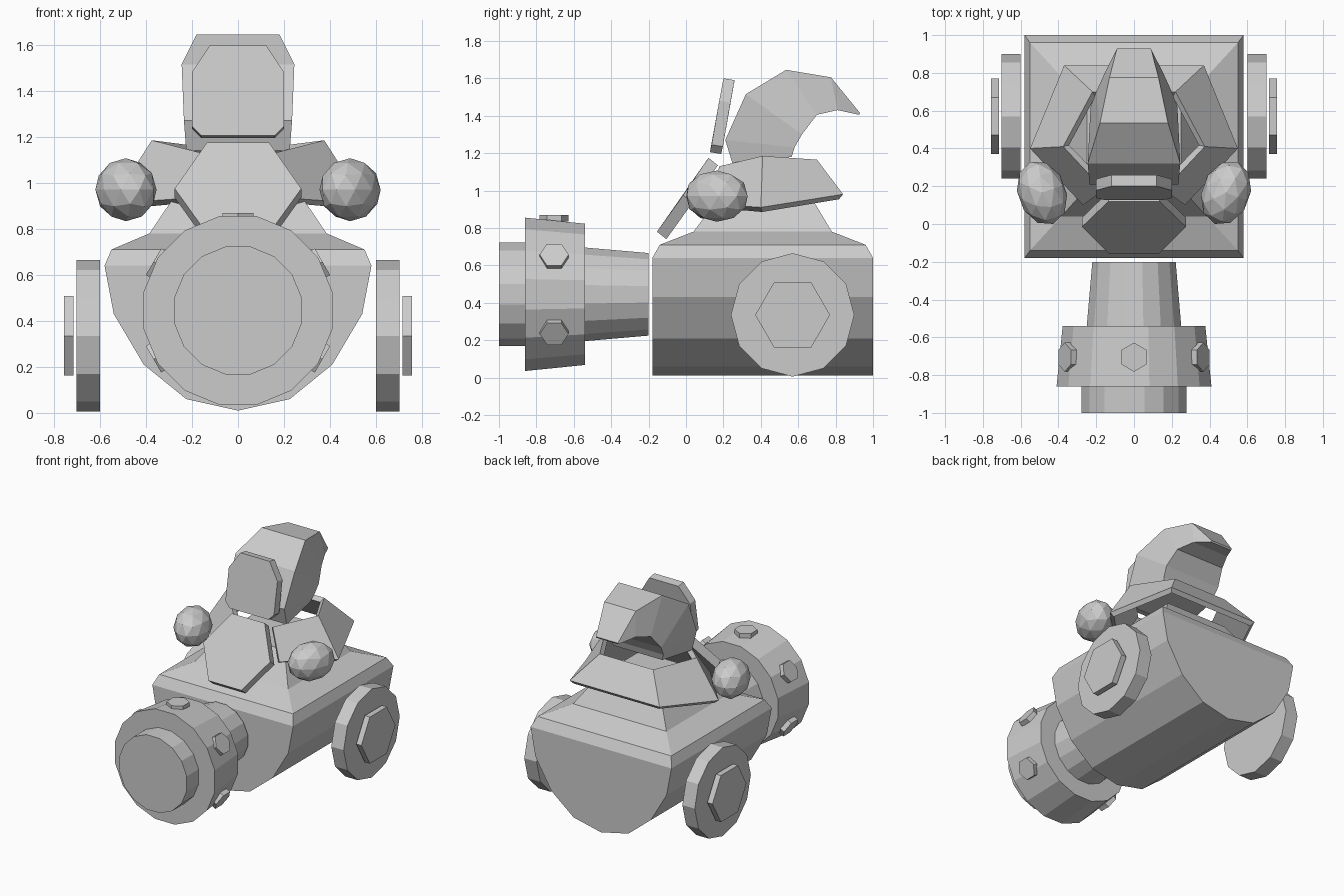
import bpy, bmesh, math
from mathutils import Vector, Matrix

if "Cube" in bpy.data.objects:
    bpy.data.objects.remove(bpy.data.objects["Cube"])

grey = bpy.data.materials.new("plain grey")
grey.diffuse_color = (0.6, 0.6, 0.6, 1)
grey.use_nodes = True
grey.node_tree.nodes["Principled BSDF"].inputs["Base Color"].default_value = grey.diffuse_color


def finish(name, bm):
    bmesh.ops.recalc_face_normals(bm, faces=bm.faces[:])
    me = bpy.data.meshes.new(name)
    bm.to_mesh(me)
    bm.free()
    me.materials.append(grey)
    ob = bpy.data.objects.new(name, me)
    bpy.context.collection.objects.link(ob)
    return ob


def loft(name, rings, caps=True):
    """Skin a list of equal-length closed rings."""
    bm = bmesh.new()
    vs = [[bm.verts.new(p) for p in r] for r in rings]
    n = len(vs[0])
    for a, b in zip(vs, vs[1:]):
        for i in range(n):
            j = (i + 1) % n
            bm.faces.new((a[i], a[j], b[j], b[i]))
    if caps:
        bm.faces.new(vs[0])
        bm.faces.new(vs[-1])
    return finish(name, bm)


def disc(centre, axis, r, n, turn=0.0):
    """Regular n-gon around an axis; angle 0 lies along y (or x for a y axis)."""
    a = Vector(axis).normalized()
    u = Vector((1, 0, 0)) if abs(a.y) > 0.9 else Vector((0, 1, 0))
    v = a.cross(u)
    c = Vector(centre)
    return [c + r * (math.cos(t) * u + math.sin(t) * v)
            for t in (2 * math.pi * i / n + turn for i in range(n))]


def rect(x, y0, y1, z):
    return [(-x, y0, z), (x, y0, z), (x, y1, z), (-x, y1, z)]


def mirrored(half):
    """Close a right-half outline onto the left side."""
    return half + [(-x, y, z) for x, y, z in reversed(half)]


# Hull: rounded keel extruded along y
half = [(0.58, 0.64), (0.54, 0.43), (0.41, 0.21), (0.225, 0.06)]
keel = half + [(0, 0.01)] + [(-x, z) for x, z in reversed(half)]
loft("hull", [[(x, y, z) for x, z in keel] for y in (-0.18, 1.0)])

# Stepped deck rising to the neck
loft("deck", [rect(0.58, -0.18, 1.0, 0.64), rect(0.55, -0.14, 0.96, 0.71),
              rect(0.385, 0.04, 0.78, 0.78), rect(0.25, 0.19, 0.66, 0.98)])

# Cannon in front of the hull
AXIS_Z = 0.445


def barrel(name, y0, r0, y1, r1):
    loft(name, [disc((0, y, AXIS_Z), (0, 1, 0), r, 16, math.pi / 16)
                for y, r in ((y0, r0), (y1, r1))])


barrel("cannon_neck", -0.20, 0.225, -0.54, 0.255)
barrel("cannon_collar", -0.54, 0.385, -0.86, 0.418)
barrel("cannon_muzzle", -0.86, 0.283, -1.0, 0.283)

# Hexagonal bolts around the cannon collar
for deg in (-30, 30, 90, 150, 210):
    d = Vector((math.cos(math.radians(deg)), 0, math.sin(math.radians(deg))))
    c = Vector((0, -0.705, AXIS_Z))
    loft("cannon_bolt", [disc(c + d * r, d, 0.077, 6) for r in (0.39, 0.424)])

# Wheels and hubs
for s in (-1, 1):
    for name, r, n, x0, x1 in (("wheel", 0.33, 12, 0.60, 0.702),
                               ("wheel_hub", 0.2, 6, 0.715, 0.757)):
        loft(name, [disc((s * x, 0.57, 0.335), (1, 0, 0), r, n) for x in (x0, x1)])

# Side lamps: stretched faceted balls, toed outward
for s in (-1, 1):
    bm = bmesh.new()
    m = (Matrix.Translation((s * 0.487, 0.165, 0.97))
         @ Matrix.Rotation(-s * math.radians(20), 4, 'Z')
         @ Matrix.Diagonal((0.128, 0.175, 0.137, 1)))
    bmesh.ops.create_icosphere(bm, subdivisions=2, radius=1, matrix=m)
    finish("side_lamp", bm)

# Sloping shoulder collar, open at the front
bm = bmesh.new()
top = [(0.16, 0.18, 1.13), (0.375, 0.41, 1.185), (0.22, 0.70, 1.165)]
low = [(0.27, 0.10, 0.93), (0.55, 0.40, 0.91), (0.37, 0.84, 0.98)]
tv, lv = ([bm.verts.new(p) for p in mirrored(r)] for r in (top, low))
for i in range(5):
    bm.faces.new((lv[i], lv[i + 1], tv[i + 1], tv[i]))
collar = finish("shoulder_collar", bm)
mod = collar.modifiers.new("thickness", 'SOLIDIFY')
mod.thickness = 0.04
mod.offset = -1


def plate(name, half, depth):
    front = mirrored(half)
    back = [Vector(p) + Vector(depth) for p in front]
    loft(name, [front, back])


# Hexagonal chest plate and face plate
plate("chest_plate", [(0.135, 0.12, 1.175), (0.275, -0.015, 0.975),
                      (0.135, -0.155, 0.78)], (0, 0.05, -0.04))
plate("face_plate", [(0.12, 0.20, 1.60), (0.20, 0.178, 1.48), (0.20, 0.137, 1.245),
                     (0.16, 0.128, 1.205)], (0, 0.06, -0.01))

# Curved hood: outer ridge and inner edge, each as (y, z, half width)
hood = [((0.25, 1.14, 0.225), (0.565, 1.18, 0.20)),
        ((0.21, 1.27, 0.235), (0.58, 1.23, 0.22)),
        ((0.32, 1.515, 0.245), (0.62, 1.30, 0.23)),
        ((0.535, 1.645, 0.18), (0.70, 1.405, 0.20)),
        ((0.775, 1.605, 0.13), (0.81, 1.43, 0.15)),
        ((0.93, 1.415, 0.09), (0.925, 1.405, 0.09))]
loft("hood", [[(-o[2], o[0], o[1]), (o[2], o[0], o[1]),
               (i[2], i[0], i[1]), (-i[2], i[0], i[1])] for o, i in hood])
